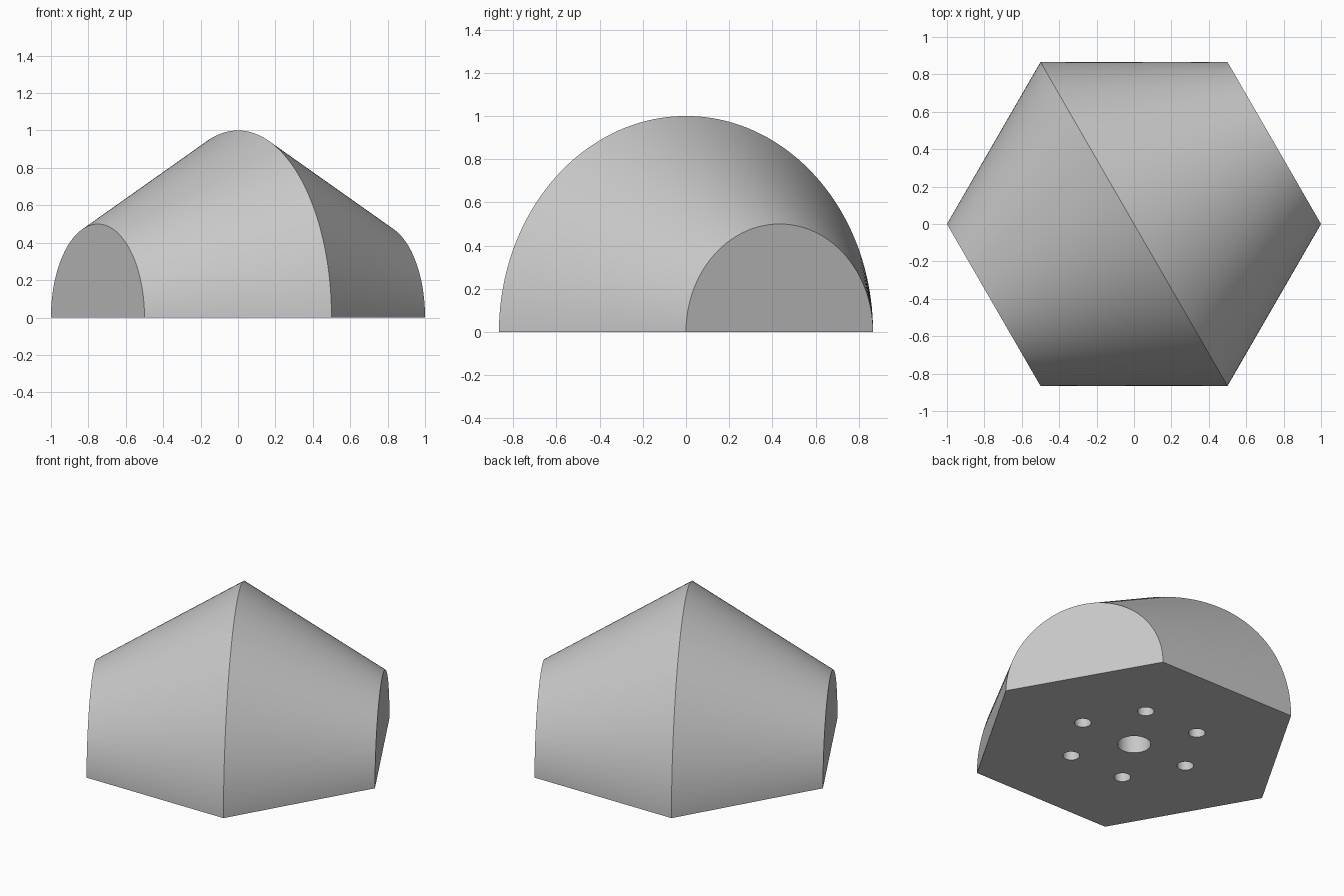
import bpy
import bmesh
from math import sin, cos, pi, radians
from mathutils import Matrix

cube = bpy.data.objects.get("Cube")
if cube:
    bpy.data.objects.remove(cube, do_unlink=True)

SEGMENTS = 128
HOLE_DEPTH = 0.2

grey = bpy.data.materials.new("light grey")
grey.use_nodes = True
grey.diffuse_color = (0.58, 0.58, 0.58, 1)
grey.node_tree.nodes["Principled BSDF"].inputs["Base Color"].default_value = grey.diffuse_color


def make_object(name, bm):
    bmesh.ops.recalc_face_normals(bm, faces=bm.faces[:])
    mesh = bpy.data.meshes.new(name)
    bm.to_mesh(mesh)
    bm.free()
    mesh.materials.append(grey)
    obj = bpy.data.objects.new(name, mesh)
    bpy.context.collection.objects.link(obj)
    return obj


# Half of a hexagon revolved about the line through two opposite edge midpoints
bm = bmesh.new()
apothem = cos(radians(30))
arcs = []
for along, radius in [(-apothem, 0.5), (0, 1), (apothem, 0.5)]:
    angles = [pi * i / SEGMENTS for i in range(SEGMENTS + 1)]
    arcs.append([bm.verts.new((along, radius * cos(t), radius * sin(t))) for t in angles])
for a, b in zip(arcs, arcs[1:]):
    for i in range(SEGMENTS):
        bm.faces.new((a[i], a[i + 1], b[i + 1], b[i]))
# Flat half-round ends and hexagonal base
bm.faces.new(arcs[0])
bm.faces.new(arcs[-1])
bm.faces.new([arc[0] for arc in arcs] + [arc[-1] for arc in reversed(arcs)])
bmesh.ops.rotate(bm, verts=bm.verts[:], matrix=Matrix.Rotation(radians(30), 3, "Z"))
body = make_object("half_solid", bm)

# Centre hole and six pin holes, one towards each base corner
bm = bmesh.new()
holes = [(0, 0, 0.1)] + [(0.4 * cos(k * pi / 3), 0.4 * sin(k * pi / 3), 0.05) for k in range(6)]
for x, y, radius in holes:
    bmesh.ops.create_cone(bm, cap_ends=True, segments=48, radius1=radius, radius2=radius,
                          depth=2 * HOLE_DEPTH, matrix=Matrix.Translation((x, y, 0)))
cutter = make_object("hole_cutter", bm)
cutter.hide_render = True

cut = body.modifiers.new("holes", "BOOLEAN")
cut.operation = "DIFFERENCE"
cut.solver = "EXACT"
cut.object = cutter
bpy.ops.object.select_all(action="DESELECT")
body.select_set(True)
bpy.context.view_layer.objects.active = body
bpy.ops.object.modifier_apply(modifier=cut.name)
bpy.data.objects.remove(cutter, do_unlink=True)
bpy.ops.object.shade_smooth_by_angle(angle=radians(30))
